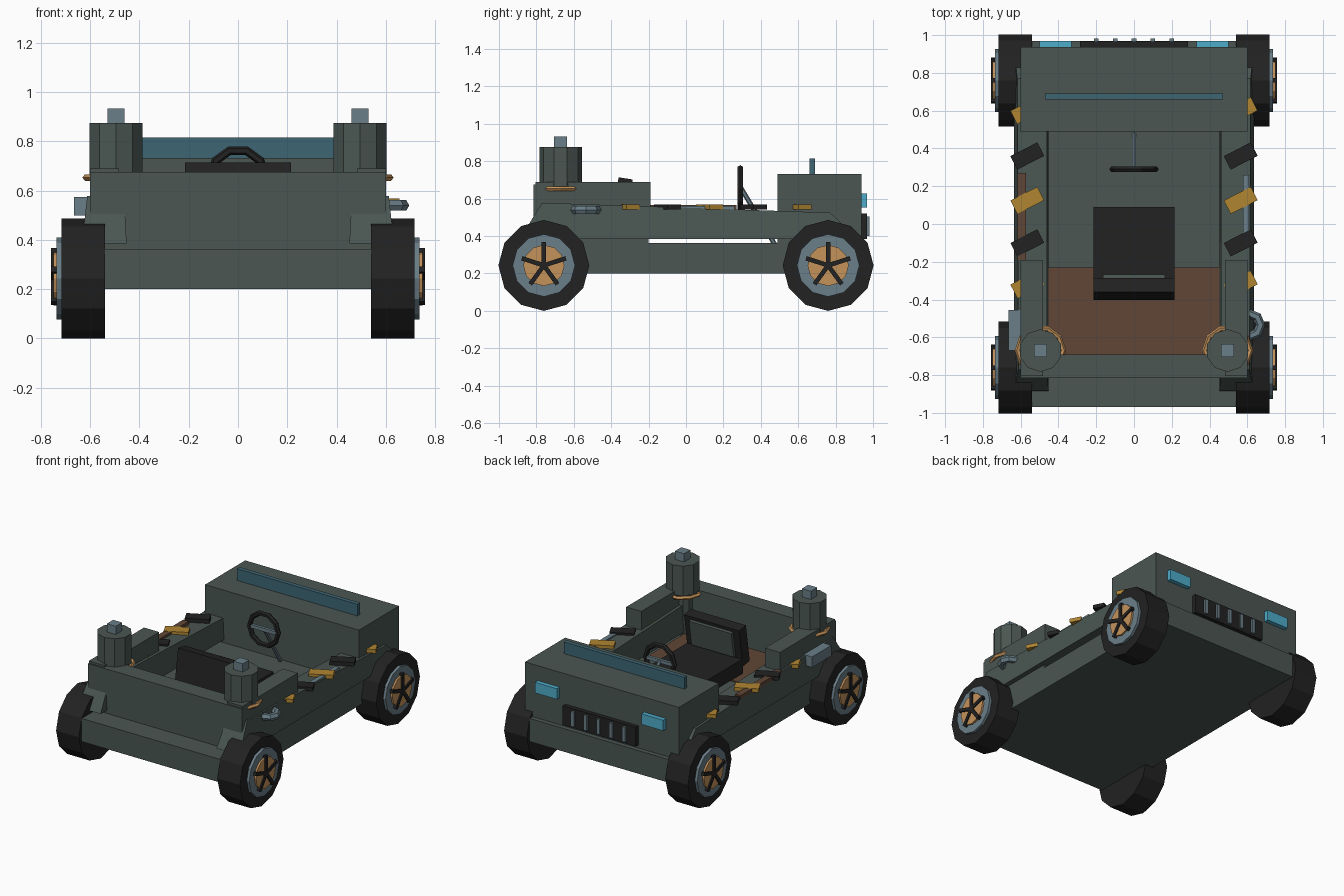
import bpy, bmesh, math
from mathutils import Matrix, Vector

if "Cube" in bpy.data.objects:
    bpy.data.objects.remove(bpy.data.objects["Cube"])


def material(name, rgb):
    m = bpy.data.materials.new(name)
    m.diffuse_color = (*rgb, 1)
    m.use_nodes = True
    m.node_tree.nodes["Principled BSDF"].inputs["Base Color"].default_value = m.diffuse_color
    return m


GREEN = material("grey green body", (0.069, 0.093, 0.083))
BLACK = material("black rubber", (0.016, 0.016, 0.016))
BROWN = material("rust brown", (0.117, 0.062, 0.037))
GOLD = material("gold", (0.434, 0.238, 0.032))
STEEL = material("blue grey steel", (0.144, 0.209, 0.246))
COPPER = material("copper", (0.552, 0.287, 0.102))
TEAL = material("teal glass", (0.048, 0.133, 0.174))
CYAN = material("cyan lamp", (0.076, 0.413, 0.591))


def finish(name, bm, mat):
    bmesh.ops.recalc_face_normals(bm, faces=bm.faces)
    me = bpy.data.meshes.new(name)
    bm.to_mesh(me)
    bm.free()
    me.materials.append(mat)
    ob = bpy.data.objects.new(name, me)
    bpy.context.collection.objects.link(ob)
    return ob


def box(name, x, y, z, mat, rot=None):
    """Box from x, y, z ranges, turned about its own centre."""
    r = (x, y, z)
    c = Vector([(a + b) / 2 for a, b in r])
    bm = bmesh.new()
    bmesh.ops.create_cube(bm, size=1)
    bmesh.ops.scale(bm, vec=[abs(b - a) for a, b in r], verts=bm.verts)
    bmesh.ops.transform(bm, matrix=Matrix.Translation(c) @ (rot or Matrix()), verts=bm.verts)
    return finish(name, bm, mat)


def rod(name, p, q, r, n, mat, spin=0):
    """Cylinder from p to q."""
    p, q = Vector(p), Vector(q)
    d = q - p
    bm = bmesh.new()
    bmesh.ops.create_cone(bm, cap_ends=True, segments=n, radius1=r, radius2=r, depth=d.length)
    m = Matrix.Translation((p + q) / 2) @ d.to_track_quat('Z', 'Y').to_matrix().to_4x4()
    bmesh.ops.transform(bm, matrix=m @ Matrix.Rotation(spin, 4, 'Z'), verts=bm.verts)
    return finish(name, bm, mat)


def ring(name, c, major, minor, n, k, mat, rot=None):
    """Torus around z, turned by rot."""
    bm = bmesh.new()
    vs = []
    for i in range(n):
        a = 2 * math.pi * i / n
        for j in range(k):
            b = 2 * math.pi * j / k
            r = major + minor * math.cos(b)
            vs.append(bm.verts.new((r * math.cos(a), r * math.sin(a), minor * math.sin(b))))
    for i in range(n):
        for j in range(k):
            i2, j2 = (i + 1) % n, (j + 1) % k
            bm.faces.new([vs[i * k + j], vs[i2 * k + j], vs[i2 * k + j2], vs[i * k + j2]])
    bmesh.ops.transform(bm, matrix=Matrix.Translation(c) @ (rot or Matrix()), verts=bm.verts)
    return finish(name, bm, mat)


# Lower hull, bonnet and rear wall
box("lower_hull", (-.6, .6), (-.97, .97), (.2, .363), GREEN)
box("bonnet", (-.6, .6), (.49, .937), (.36, .733), GREEN)
box("rear_wall", (-.6, .6), (-.815, -.69), (.36, .675), GREEN)
box("rear_floor", (-.455, .455), (-.69, -.23), (.36, .372), BROWN)
box("windscreen", (-.47, .47), (.66, .69), (.73, .815), TEAL)

# Grille and headlights
box("grille", (-.285, .285), (.93, .967), (.385, .52), BLACK)
for i in range(5):
    x = (i - 2) * .1
    box("grille_bar", (x - .012, x + .012), (.95, .982), (.4, .505), STEEL)
for s in (-1, 1):
    box("headlight", (s * .33, s * .5), (.93, .968), (.553, .628), CYAN)

# Side panels: outline in y-z, splayed outwards towards the bottom
outline = [(-.885, .385), (-.83, .48), (-.77, .578), (.77, .525), (.82, .48), (.885, .385)]
for s in (-1, 1):
    bm = bmesh.new()
    inner, outer = [], []
    for y, z in outline:
        t = (z - .385) / .19
        inner.append(bm.verts.new((s * (.452 + .01 * t), y, z)))
        outer.append(bm.verts.new((s * (.634 - .022 * t), y, z)))
    n = len(outline)
    bm.faces.new(inner)
    bm.faces.new(outer)
    for i in range(n):
        j = (i + 1) % n
        bm.faces.new([inner[i], inner[j], outer[j], outer[i]])
    finish("side_panel", bm, GREEN)
    box("armrest", (s * .482, s * .6), (-.805, -.19), (.36 if s == 0 else .5, .69), GREEN)
    box("armrest_foot", (s * .482, s * .6), (-.805, -.2), (.36, .5), GREEN)

    # Warning plates along the panel tops
    for y, mat in ((-.32, GOLD), (-.1, BLACK), (.125, GOLD), (.36, BLACK), (.6, GOLD)):
        box("edge_plate", (s * .565 - .08, s * .565 + .08), (y - .04, y + .04), (.541, .568), mat,
            Matrix.Rotation(math.radians(27), 4, 'Z'))

    # Corner posts
    x, y = s * .495, -.67
    rod("post_column", (x, y, .36), (x, y, .68), .065, 10, GREEN)
    rod("post_head", (x, y, .665), (x, y, .875), .113, 10, GREEN)
    ring("post_ring", (x, y, .653), .122, .014, 10, 5, COPPER)
    box("post_cap", (x - .035, x + .035), (y - .035, y + .035), (.87, .933), STEEL)

# Patches and fittings that differ left and right
box("left_rust_patch", (-.616, -.572), (-.19, .27), (.54, .566), BROWN)
box("right_steel_patch", (.577, .609), (-.05, .26), (.54, .561), STEEL)
box("left_canister", (-.665, -.59), (-.67, -.455), (.5, .575), STEEL)
ring("right_shackle", (.61, -.535, .54), .06, .025, 8, 6, STEEL)

# Seat
box("seat_cushion", (-.215, .215), (-.33, .09), (.388, .49), BLACK)
lean = Matrix.Rotation(math.radians(-9), 4, 'X')
box("seat_back", (-.215, .215), (-.382, -.306), (.44, .71), BLACK, lean)
box("seat_back_pad", (-.165, .165), (-.306, -.282), (.5, .68), GREEN, lean)

# Steering wheel
ring("steering_wheel", (0, .29, .655), .112, .018, 10, 6, BLACK, Matrix.Rotation(math.pi / 2, 4, 'X'))
box("steering_bar", (-.1, .1), (.28, .3), (.643, .667), STEEL)
rod("steering_column", (0, .295, .655), (0, .475, .355), .013, 6, STEEL)

# Wheels
for s in (-1, 1):
    for y in (-.76, .76):
        z = .243
        rod("tyre", (s * .54, y, z), (s * .717, y, z), .243, 12, BLACK)
        rod("rim", (s * .7, y, z), (s * .736, y, z), .167, 12, STEEL)
        rod("hub_plate", (s * .72, y, z), (s * .749, y, z), .11, 12, COPPER)
        for i in range(5):
            a = 2 * math.pi * i / 5
            d = Vector((0, math.sin(a), math.cos(a))) * .062
            box("spoke", (s * .73, s * .758), (y + d.y - .012, y + d.y + .012),
                (z + d.z - .062, z + d.z + .062), BLACK, Matrix.Rotation(-a, 4, 'X'))
